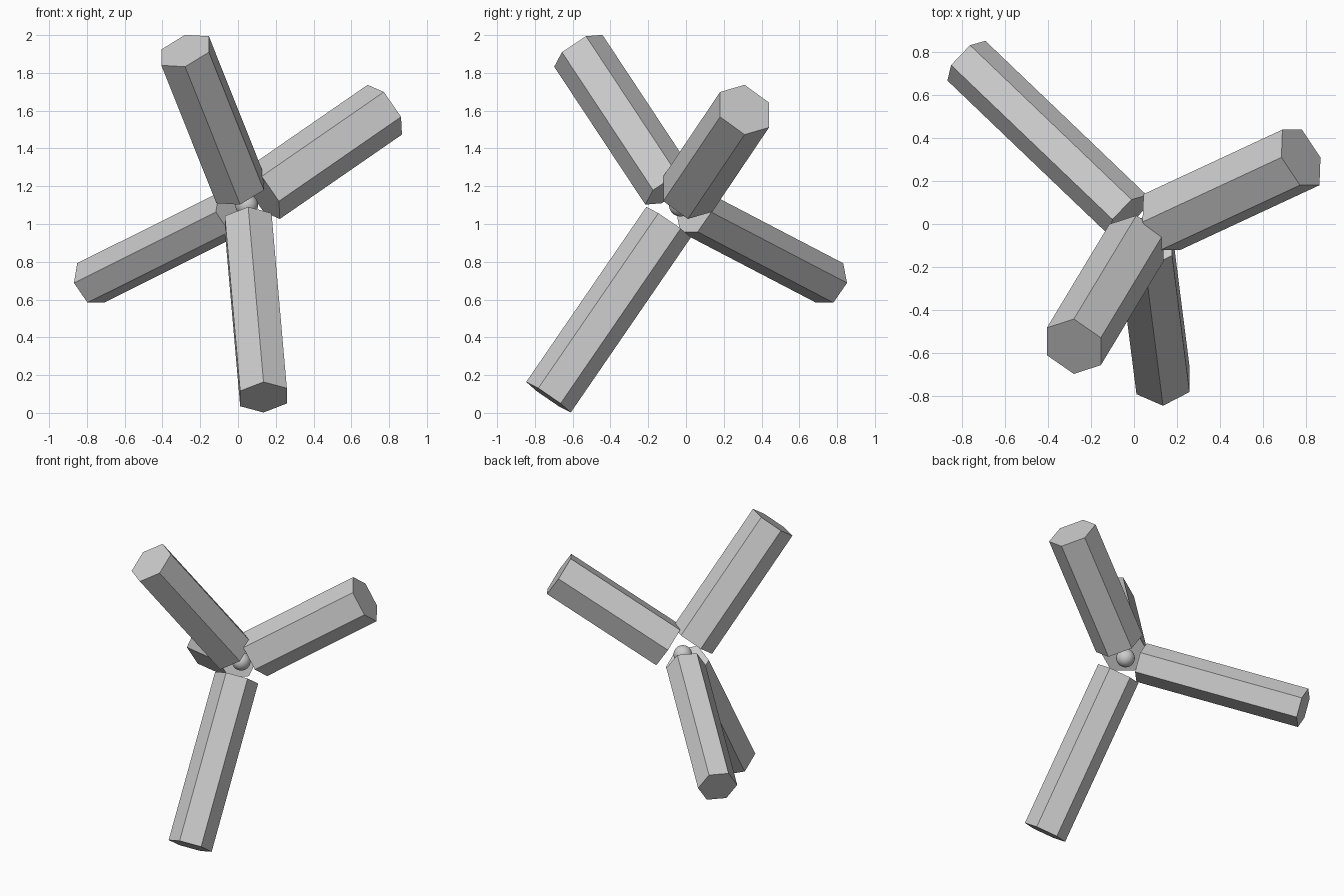
import bpy
import math
from mathutils import Vector, Matrix

cube = bpy.data.objects.get("Cube")
if cube:
    bpy.data.objects.remove(cube, do_unlink=True)

# One plain grey for everything
grey = bpy.data.materials.new("plain grey")
grey.use_nodes = True
colour = (0.6, 0.6, 0.6, 1)
grey.diffuse_color = colour
grey.node_tree.nodes["Principled BSDF"].inputs["Base Color"].default_value = colour

HUB = Vector((0.046, -0.03, 1.1))
GAP = 0.11  # distance from the hub to the inner end of each arm


def hex_arm(name, tip, radius, level_axis):
    """Hexagonal bar from the hub to tip, one corner square to level_axis."""
    tip = Vector(tip)
    along = (tip - HUB).normalized()
    corner = along.cross(Vector(level_axis)).normalized()
    side = along.cross(corner)
    start = HUB + along * GAP
    frame = Matrix((corner, side, along)).transposed().to_4x4()
    bpy.ops.mesh.primitive_cylinder_add(vertices=6, radius=radius,
                                        depth=(tip - start).length)
    arm = bpy.context.object
    # The cylinder's first corner lies on its local y or x axis
    first = arm.data.vertices[0].co
    turn = Matrix.Rotation(-math.atan2(first.y, first.x), 4, "Z")
    arm.data.transform(frame @ turn)
    arm.location = (start + tip) / 2
    arm.name = name
    arm.data.materials.append(grey)


# Four arms spreading from the hub
hex_arm("upper_front_arm", (-0.28, -0.57, 1.917), 0.153, (1, 0, 0))
hex_arm("upper_left_arm", (0.777, 0.31, 1.605), 0.16, (0, 1, 0))
hex_arm("lower_front_arm", (0.135, -0.728, 0.083), 0.143, (1, 0, 0))
hex_arm("lower_back_arm", (-0.78, 0.76, 0.688), 0.128, (0, 0, 1))

# Small round hub in the middle
bpy.ops.mesh.primitive_uv_sphere_add(segments=32, ring_count=16, radius=0.06,
                                     location=HUB)
hub = bpy.context.object
hub.name = "hub_ball"
hub.data.materials.append(grey)
bpy.ops.object.shade_smooth()
